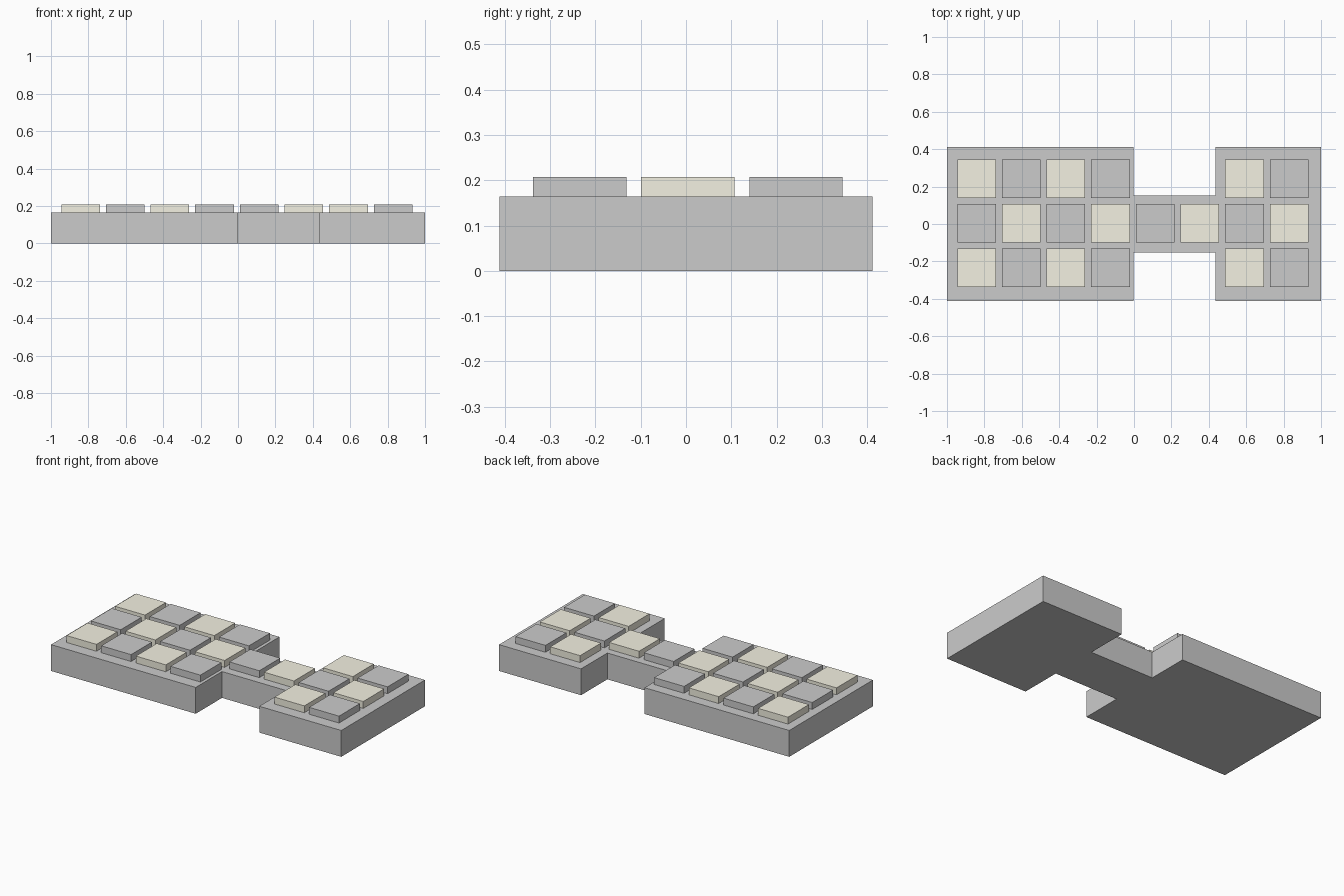
import bpy, bmesh

if "Cube" in bpy.data.objects:
    bpy.data.objects.remove(bpy.data.objects["Cube"])

CREAM = bpy.data.materials.new("cream")
CREAM.diffuse_color = (0.90, 0.88, 0.76, 1)
CREAM.use_nodes = True
CREAM.node_tree.nodes["Principled BSDF"].inputs["Base Color"].default_value = CREAM.diffuse_color


def prism(name, outline, z0, z1, material=None):
    """Extrude a flat outline from z0 up to z1."""
    bm = bmesh.new()
    base = bm.faces.new([bm.verts.new((x, y, z0)) for x, y in outline])
    ext = bmesh.ops.extrude_face_region(bm, geom=[base], use_keep_orig=True)
    top = [v for v in ext["geom"] if isinstance(v, bmesh.types.BMVert)]
    bmesh.ops.translate(bm, verts=top, vec=(0, 0, z1 - z0))
    bmesh.ops.recalc_face_normals(bm, faces=bm.faces[:])
    mesh = bpy.data.meshes.new(name)
    bm.to_mesh(mesh)
    bm.free()
    obj = bpy.data.objects.new(name, mesh)
    bpy.context.collection.objects.link(obj)
    if material:
        mesh.materials.append(material)
    return obj


# Board: large block, narrow bridge and small block in one mirrored outline
BOARD_TOP, TILE_TOP = 0.164, 0.207
half = [(-1, 0.412), (-0.003, 0.412), (-0.003, 0.153),
        (0.435, 0.153), (0.435, 0.412), (1, 0.412)]
prism("board", half + [(x, -y) for x, y in reversed(half)], 0, BOARD_TOP)

# Square tiles in a checker pattern; the bridge carries only the middle row
PITCH, R = 0.2388, 0.103
for col in range(8):
    for row in (-1, 0, 1):
        if col in (4, 5) and row:
            continue
        cx, cy = -0.842 + PITCH * col, 0.004 + PITCH * row
        square = [(cx - R, cy - R), (cx + R, cy - R), (cx + R, cy + R), (cx - R, cy + R)]
        light = (col + row) % 2 == 1
        prism("light_tile" if light else "grey_tile", square, BOARD_TOP, TILE_TOP,
              CREAM if light else None)
